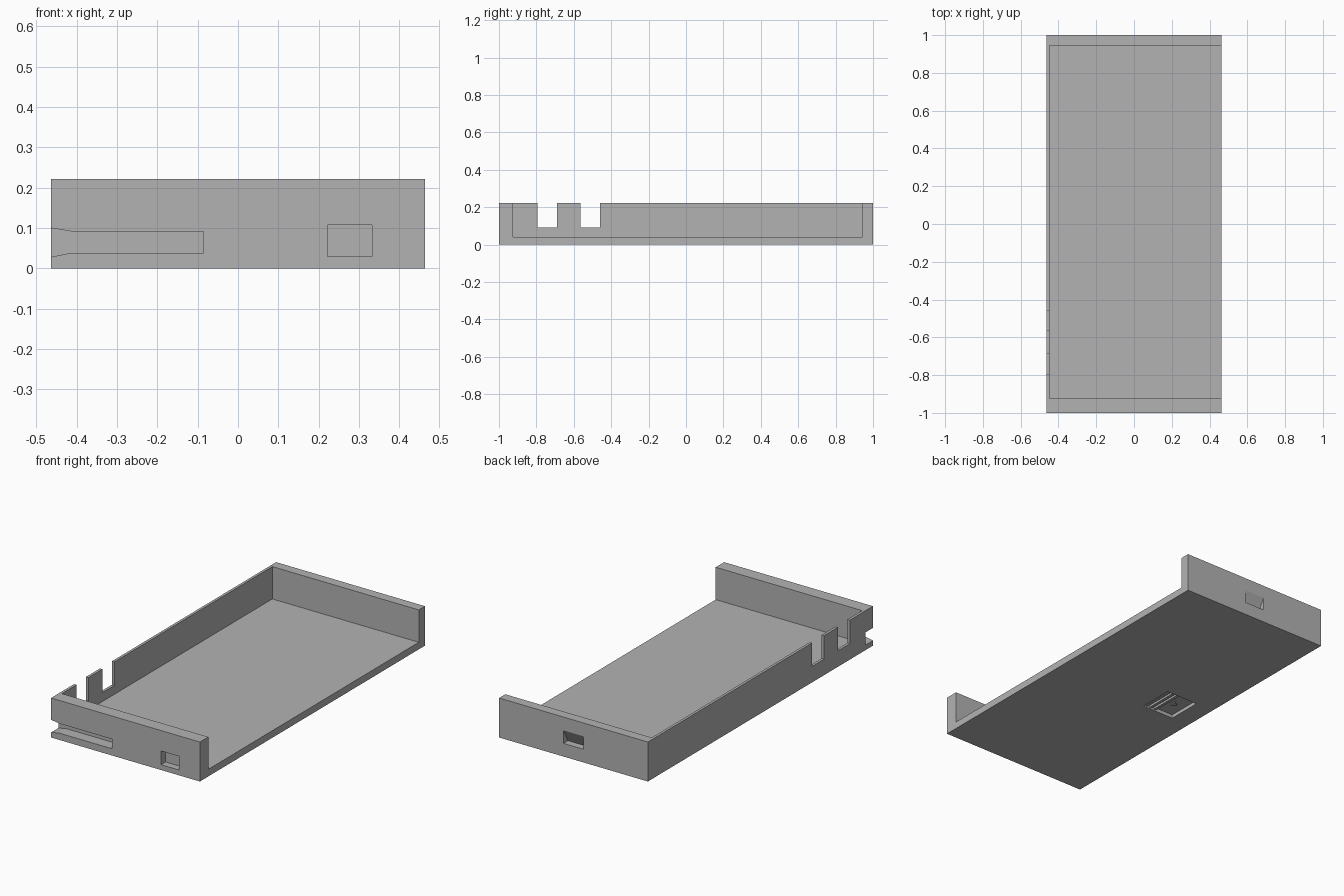
import bpy
import bmesh
from mathutils import Vector

cube = bpy.data.objects.get("Cube")
if cube:
    bpy.data.objects.remove(cube, do_unlink=True)

grey = bpy.data.materials.new("plain grey")
grey.use_nodes = True
colour = (0.45, 0.45, 0.45, 1)
grey.diffuse_color = colour
grey.node_tree.nodes["Principled BSDF"].inputs["Base Color"].default_value = colour


def prism(name, profile, axis, lo, hi):
    """Extrude a 2D profile along an axis; the profile uses the other two axes in order."""
    bm = bmesh.new()

    def place(p, t):
        c = list(p)
        c.insert("xyz".index(axis), t)
        return bm.verts.new(c)

    face = bm.faces.new([place(p, lo) for p in profile])
    ext = bmesh.ops.extrude_face_region(bm, geom=[face])
    verts = [g for g in ext["geom"] if isinstance(g, bmesh.types.BMVert)]
    shift = Vector([hi - lo if a == axis else 0 for a in "xyz"])
    bmesh.ops.translate(bm, verts=verts, vec=shift)
    bmesh.ops.recalc_face_normals(bm, faces=bm.faces)
    mesh = bpy.data.meshes.new(name)
    bm.to_mesh(mesh)
    bm.free()
    mesh.materials.append(grey)
    obj = bpy.data.objects.new(name, mesh)
    bpy.context.collection.objects.link(obj)
    return obj


def box(name, x, y, z):
    return prism(name, [(x[0], y[0]), (x[1], y[0]), (x[1], y[1]), (x[0], y[1])], "z", *z)


tray = box("tray", (-0.463, 0.463), (-1, 1), (0, 0.222))

# Interior, open at the top and along one long side
cutters = [box("interior_cutter", (-0.448, 0.6), (-0.925, 0.945), (0.04, 0.4))]

# Two notches in the thin side wall
for y in (-0.742, -0.512):
    cutters.append(box("notch_cutter", (-0.6, -0.43), (y - 0.053, y + 0.053), (0.09, 0.4)))

# Flared slot and rectangular pocket in the front wall
slot = [(-0.5, 0.021), (-0.415, 0.038), (-0.085, 0.038),
        (-0.085, 0.092), (-0.415, 0.092), (-0.5, 0.106)]
cutters.append(prism("slot_cutter", slot, "y", -1.1, -0.935))
cutters.append(box("pocket_cutter", (0.222, 0.332), (-1.1, -0.96), (0.03, 0.107)))

# Wedge-shaped catch in the back wall
wedge = [(1.1, 0.074), (0.96, 0.074), (1.0, 0.147), (1.1, 0.147)]
cutters.append(prism("catch_cutter", wedge, "x", -0.062, 0.062))

# Square recess under the floor
cutters.append(box("recess_cutter", (-0.35, -0.15), (-0.1, 0.1), (-0.1, 0.02)))

for cutter in cutters:
    mod = tray.modifiers.new(cutter.name, "BOOLEAN")
    mod.operation = "DIFFERENCE"
    mod.solver = "EXACT"
    mod.object = cutter
    cutter.hide_render = True

# Bake the cuts and remove the cutters
graph = bpy.context.evaluated_depsgraph_get()
cut_mesh = bpy.data.meshes.new_from_object(tray.evaluated_get(graph))
tray.modifiers.clear()
tray.data = cut_mesh
for cutter in cutters:
    bpy.data.objects.remove(cutter, do_unlink=True)

# Grip ridges and small arrow in the recess
for i in range(3):
    x = -0.17 - i * 0.03
    box("grip_ridge", (x - 0.008, x + 0.008), (-0.1, 0.1), (0.008, 0.022))
prism("arrow_mark", [(-0.3, 0), (-0.27, -0.02), (-0.27, 0.02)], "z", 0.014, 0.022)
